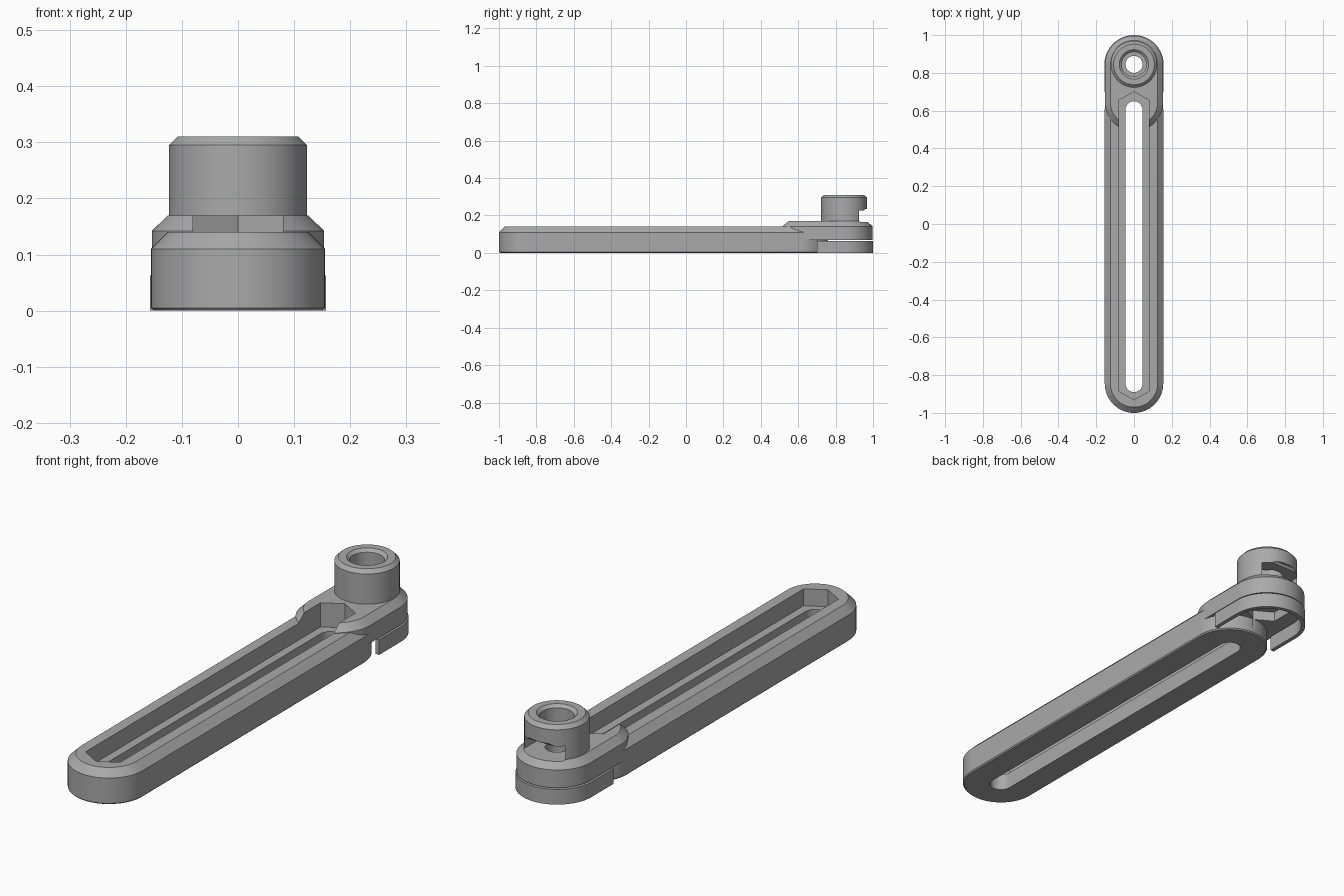
import bpy, bmesh, math

cube = bpy.data.objects.get("Cube")
if cube:
    bpy.data.objects.remove(cube)

gray = bpy.data.materials.new("plain gray")
gray.use_nodes = True
COLOR = (0.4, 0.4, 0.4, 1)
gray.diffuse_color = COLOR
gray.node_tree.nodes["Principled BSDF"].inputs["Base Color"].default_value = COLOR

SLOT_FRONT, SLOT_BACK, POST_Y = -0.845, 0.605, 0.845


def stadium(r, y0, y1, n=32):
    """Outline with a round cap at each end."""
    pts = []
    for cy, start in ((y1, 0), (y0, math.pi)):
        for i in range(n + 1):
            a = start + math.pi * i / n
            pts.append((r * math.cos(a), cy + r * math.sin(a)))
    return pts


def ngon(r, cy, n=64, turn=0.0):
    return [(r * math.cos(turn + math.tau * i / n), cy + r * math.sin(turn + math.tau * i / n))
            for i in range(n)]


def loft(name, layers):
    """Closed solid through matching outlines stacked in z."""
    bm = bmesh.new()
    rings = [[bm.verts.new((x, y, z)) for x, y in pts] for z, pts in layers]
    for low, high in zip(rings, rings[1:]):
        for i in range(len(low)):
            j = (i + 1) % len(low)
            bm.faces.new((low[i], low[j], high[j], high[i]))
    bm.faces.new(rings[0][::-1])
    bm.faces.new(rings[-1])
    bmesh.ops.recalc_face_normals(bm, faces=bm.faces)
    mesh = bpy.data.meshes.new(name)
    bm.to_mesh(mesh)
    bm.free()
    mesh.materials.append(gray)
    obj = bpy.data.objects.new(name, mesh)
    bpy.context.collection.objects.link(obj)
    return obj


def combine(target, other, operation):
    mod = target.modifiers.new(operation.lower(), 'BOOLEAN')
    mod.operation, mod.solver, mod.object = operation, 'EXACT', other
    bpy.ops.object.select_all(action='DESELECT')
    bpy.context.view_layer.objects.active = target
    target.select_set(True)
    bpy.ops.object.modifier_apply(modifier=mod.name)
    bpy.data.objects.remove(other)


# Long slotted arm with chamfered rim
arm = loft("slotted_arm", [(z, stadium(r, SLOT_FRONT, SLOT_BACK)) for z, r in
                           ((0, 0.150), (0.005, 0.155), (0.11, 0.155), (0.14, 0.125))])

# Raised head and hollow post
head = loft("head", [(z, stadium(r, 0.645, POST_Y - 0.002)) for z, r in
                     ((0.068, 0.1535), (0.142, 0.1535), (0.17, 0.125))])
post = loft("post", [(z, ngon(r, POST_Y)) for z, r in
                     ((0.15, 0.123), (0.295, 0.123), (0.31, 0.108))])
combine(arm, head, 'UNION')
combine(arm, post, 'UNION')

# Long recess with pointed ends, and the slot through its floor
recess_outline = [(0.08, -0.885), (0.08, 0.655), (0, 0.70),
                  (-0.08, 0.655), (-0.08, -0.885), (0, -0.93)]
cutters = [
    loft("recess_cutter", [(0.07, recess_outline), (0.25, recess_outline)]),
    loft("slot_cutter", [(z, stadium(0.045, SLOT_FRONT, SLOT_BACK)) for z in (-0.05, 0.1)]),
]

# Bore, wider upper bore with bevelled mouth, and nut pocket below
cutters += [
    loft("bore_cutter", [(z, ngon(0.045, POST_Y)) for z in (-0.05, 0.28)]),
    loft("mouth_cutter", [(z, ngon(r, POST_Y)) for z, r in
                          ((0.2, 0.065), (0.298, 0.065), (0.312, 0.08), (0.35, 0.08))]),
    loft("nut_cutter", [(z, ngon(0.088, POST_Y, 6, math.pi / 6)) for z in (0.03, 0.11)]),
]

# Side window at the back of the post
window = [(0.094, 0.80), (0.094, 1.1), (-0.094, 1.1), (-0.094, 0.80), (0, 0.755)]
cutters.append(loft("window_cutter", [(0.166, window), (0.226, window)]))
lip = [(0.094, 0.945), (0.094, 1.1), (-0.094, 1.1), (-0.094, 0.945)]
lip_top = [(x, max(y, 0.96)) for x, y in lip]
cutters.append(loft("lip_cutter", [(0.22, lip), (0.236, lip_top)]))
for cutter in cutters:
    combine(arm, cutter, 'DIFFERENCE')

# Thin open skirt below the head
skirt = loft("skirt", [(z, stadium(0.157, 0.6, POST_Y - 0.002)) for z in (0, 0.063)])
combine(skirt, loft("skirt_inner", [(z, stadium(0.14, 0.6, POST_Y - 0.002))
                                    for z in (-0.05, 0.1)]), 'DIFFERENCE')
front = [(-0.3, 0.3), (0.3, 0.3), (0.3, 0.70), (-0.3, 0.70)]
combine(skirt, loft("skirt_front", [(-0.05, front), (0.1, front)]), 'DIFFERENCE')

# Smooth round walls, sharp edges kept
for obj in (arm, skirt):
    bpy.ops.object.select_all(action='DESELECT')
    bpy.context.view_layer.objects.active = obj
    obj.select_set(True)
    bpy.ops.object.shade_smooth_by_angle(angle=math.radians(25))
